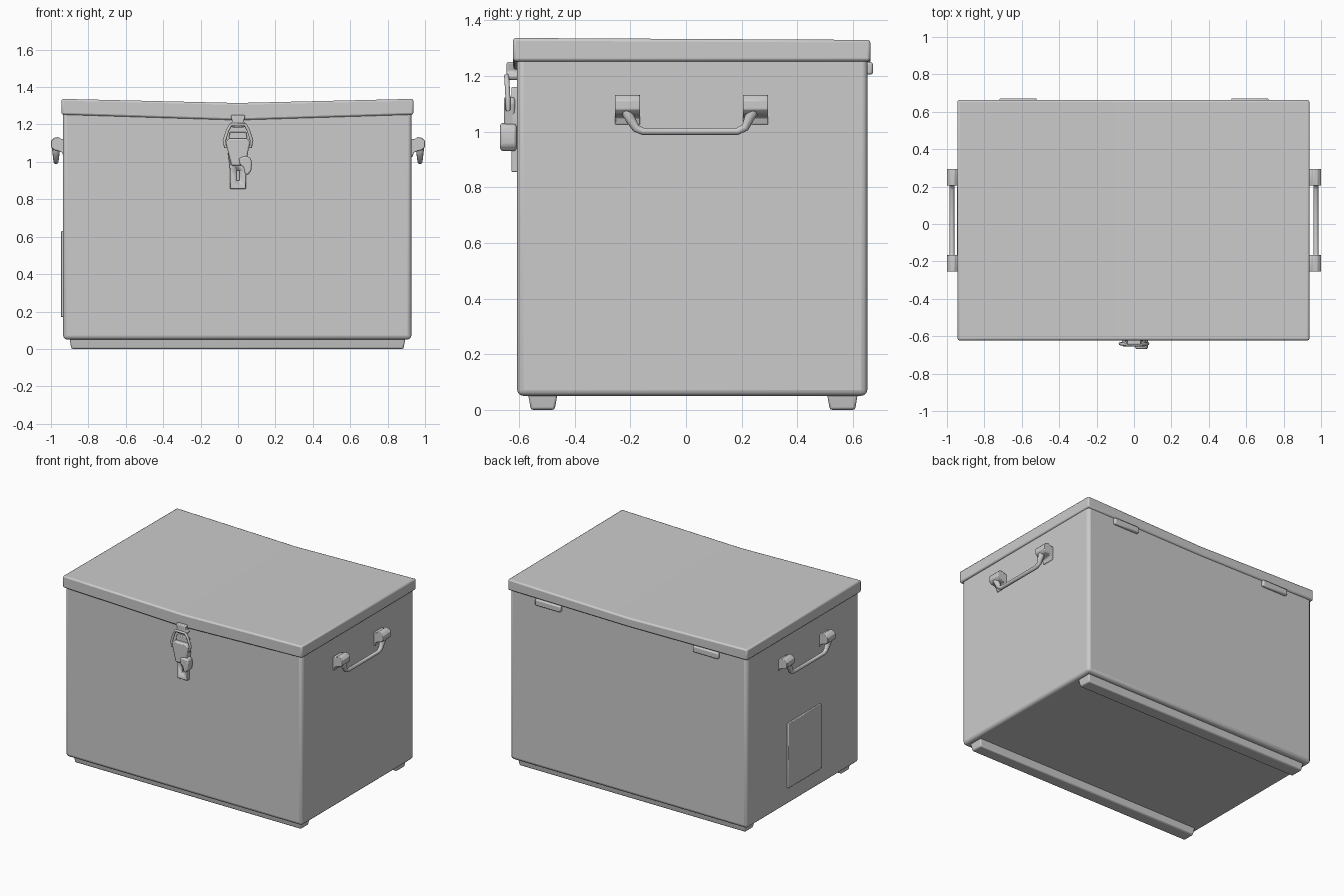
import bpy, bmesh, math

if "Cube" in bpy.data.objects:
    bpy.data.objects.remove(bpy.data.objects["Cube"])


def finish(name, bm, bevel=0.0, segments=2):
    bmesh.ops.recalc_face_normals(bm, faces=bm.faces)
    me = bpy.data.meshes.new(name)
    bm.to_mesh(me)
    bm.free()
    ob = bpy.data.objects.new(name, me)
    bpy.context.collection.objects.link(ob)
    if bevel:
        m = ob.modifiers.new("bevel", 'BEVEL')
        m.width, m.segments, m.limit_method = bevel, segments, 'ANGLE'
    select(ob)
    bpy.ops.object.shade_smooth_by_angle(angle=math.radians(35))
    return ob


def select(ob):
    bpy.ops.object.select_all(action='DESELECT')
    ob.select_set(True)
    bpy.context.view_layer.objects.active = ob


def box(name, lo, hi, bevel=0.0, segments=2):
    bm = bmesh.new()
    bmesh.ops.create_cube(bm, size=1)
    for v in bm.verts:
        v.co = [(a + b) / 2 + c * (b - a) for a, b, c in zip(lo, hi, v.co)]
    return finish(name, bm, bevel, segments)


def prism(name, outline, y0, y1, bevel=0.0):
    """Extrude an x-z outline along y."""
    bm = bmesh.new()
    face = bm.faces.new([bm.verts.new((x, y0, z)) for x, z in outline])
    ext = bmesh.ops.extrude_face_region(bm, geom=[face])
    for v in ext['geom']:
        if isinstance(v, bmesh.types.BMVert):
            v.co.y = y1
    return finish(name, bm, bevel)


def rod(name, points, radius, closed=False, radii=None):
    cu = bpy.data.curves.new(name, 'CURVE')
    cu.dimensions, cu.bevel_depth, cu.bevel_resolution = '3D', radius, 3
    cu.use_fill_caps = True
    sp = cu.splines.new('POLY')
    sp.points.add(len(points) - 1)
    sp.use_cyclic_u = closed
    for i, p in enumerate(points):
        sp.points[i].co = (*p, 1)
        sp.points[i].radius = radii[i] if radii else 1
    ob = bpy.data.objects.new(name, cu)
    bpy.context.collection.objects.link(ob)
    select(ob)
    bpy.ops.object.convert(target='MESH')
    bpy.ops.object.shade_smooth_by_angle(angle=math.radians(50))


# Main box with softened edges
box("box_body", (-0.935, -0.607, 0.05), (0.927, 0.652, 1.28), 0.022, 3)

# Lid, sagging a little towards the middle
bm = bmesh.new()
bmesh.ops.create_cube(bm, size=1)
bmesh.ops.subdivide_edges(
    bm, edges=[e for e in bm.edges
               if abs(e.verts[0].co.x - e.verts[1].co.x) > 0.5], cuts=7)
for v in bm.verts:
    mid = 1 - abs(v.co.x) * 2
    top, front = v.co.z > 0, v.co.y < 0
    z = (1.337 if front else 1.33) - 0.022 * mid if top else 1.253
    if not top:
        z -= mid * (0.03 if front else 0.01)
    v.co = (-0.003 + v.co.x * 1.882, -0.622 if front else 0.663, z)
finish("lid", bm, 0.01)

# Two runners under the box
for name, y0, y1 in (("front_runner", -0.57, -0.46), ("back_runner", 0.505, 0.62)):
    bm = bmesh.new()
    bmesh.ops.create_cube(bm, size=1)
    for v in bm.verts:
        inset = 0.012 if v.co.z < 0 else 0
        v.co = (v.co.x * (1.80 - 2 * inset) - 0.003,
                (y0 + y1) / 2 + v.co.y * (y1 - y0 - 2 * inset),
                0.0 if v.co.z < 0 else 0.07)
    finish(name, bm, 0.008)

# Hinge plates at the back of the lid
for name, x0 in (("left_hinge", -0.72), ("right_hinge", 0.52)):
    box(name, (x0, 0.645, 1.205), (x0 + 0.2, 0.672, 1.25), 0.008)

# Raised panel on the left side
box("side_panel", (-0.947, -0.17, 0.17), (-0.92, 0.20, 0.63), 0.004)

# Carrying handles: two brackets and a bent drop bar on each end
bracket = [(0.915, 1.025), (0.915, 1.12), (0.945, 1.122), (0.96, 1.133),
           (0.982, 1.13), (1.0, 1.113), (1.0, 1.08), (0.985, 1.064),
           (0.96, 1.058), (0.94, 1.05), (0.932, 1.025)]
bar = [(-0.205, 1.10), (-0.215, 1.075), (-0.20, 1.045), (-0.18, 1.012),
       (-0.155, 1.001), (0.185, 1.001), (0.213, 1.015), (0.228, 1.05),
       (0.245, 1.08), (0.24, 1.10)]
for side, s in (("left", -1), ("right", 1)):
    for end, y0 in (("front", -0.255), ("back", 0.205)):
        prism(f"{side}_{end}_bracket", [(s * x, z) for x, z in bracket],
              y0, y0 + 0.09, 0.004)
    rod(f"{side}_handle", [(s * 0.973, y, z) for y, z in bar], 0.015,
        radii=[1.5, 1.5, 1.25, 1, 0.9, 0.9, 1, 1.25, 1.5, 1.5])

# Latch catch on the lid
prism("latch_catch", [(-0.04, 1.25), (0.04, 1.25), (0.03, 1.215), (0.045, 1.20),
                      (0.035, 1.185), (-0.035, 1.185), (-0.045, 1.20),
                      (-0.03, 1.215)], -0.60, -0.645, 0.006)

# Wire bail
rod("latch_bail", [(-0.038, -0.645, 1.20), (0.038, -0.645, 1.20),
                   (0.055, -0.643, 1.17), (0.073, -0.64, 1.115),
                   (0.068, -0.64, 1.08), (-0.068, -0.64, 1.08),
                   (-0.073, -0.64, 1.115), (-0.055, -0.643, 1.17)], 0.009, True)

# Latch base plate with a keyhole slot
plate = prism("latch_base", [(-0.045, 1.16), (0.045, 1.16), (0.055, 1.06),
                             (0.042, 0.95), (0.042, 0.855), (-0.042, 0.855),
                             (-0.042, 0.95), (-0.055, 1.06)], -0.60, -0.628, 0.004)
slot = box("slot_cutter", (-0.008, -0.66, 0.90), (0.008, -0.612, 0.955))
cut = plate.modifiers.new("slot", 'BOOLEAN')
cut.operation, cut.object = 'DIFFERENCE', slot
select(plate)
for m in [m.name for m in plate.modifiers if m.type in {'BEVEL', 'BOOLEAN'}]:
    bpy.ops.object.modifier_apply(modifier=m)
bpy.data.objects.remove(slot)

# Lever over the bail, and the side hook below it
prism("latch_lever", [(-0.05, 1.125), (0.05, 1.125), (0.065, 1.105), (0.055, 1.06),
                      (0.045, 0.98), (-0.035, 0.98), (-0.055, 1.06),
                      (-0.065, 1.105)], -0.615, -0.655, 0.008)
prism("latch_hook", [(0.005, 1.02), (0.04, 1.032), (0.068, 1.022), (0.075, 0.99),
                     (0.07, 0.95), (0.05, 0.928), (0.035, 0.94), (0.03, 0.97),
                     (0.01, 0.985)], -0.61, -0.668, 0.008)
